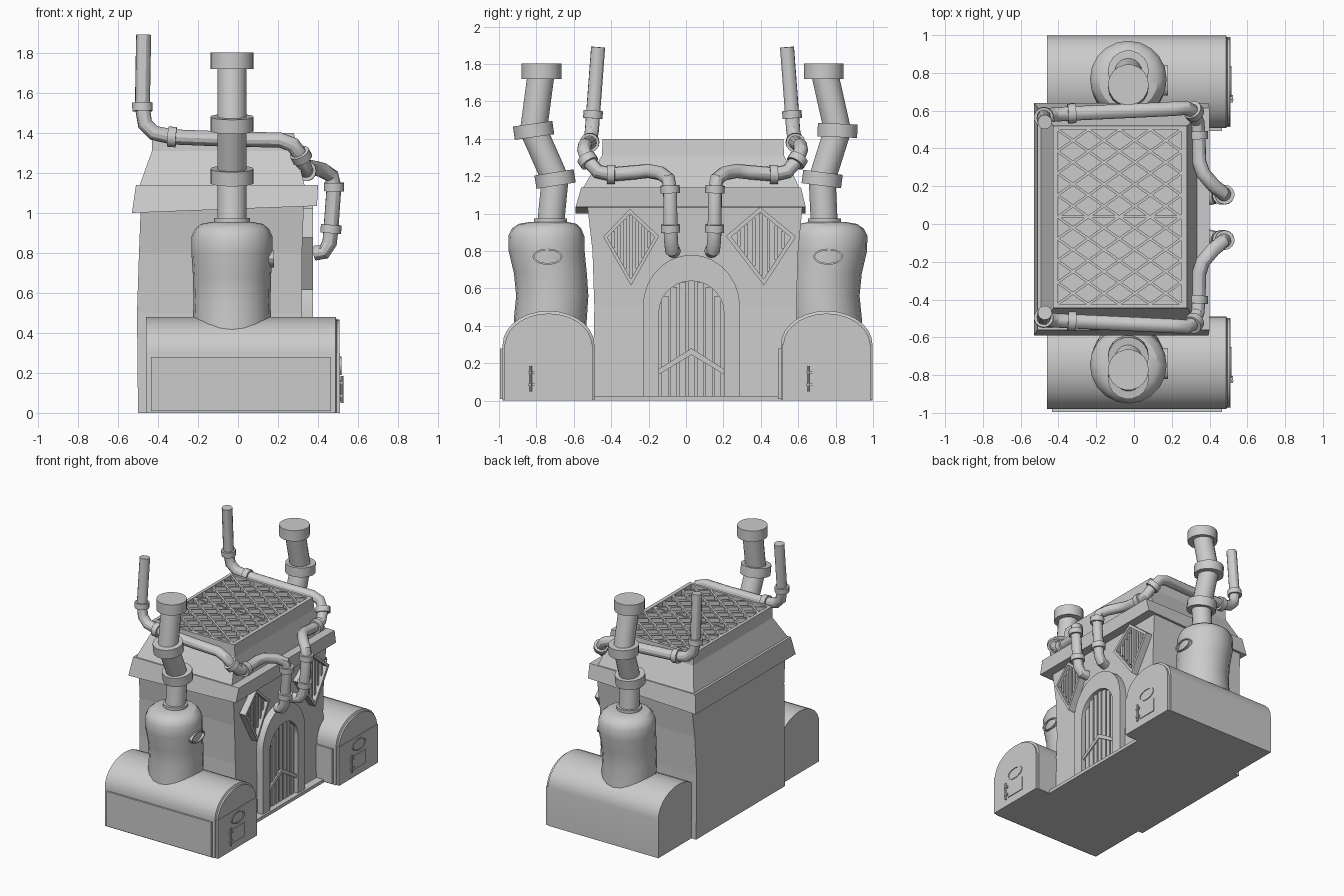
import bpy, bmesh
from math import sin, cos, pi, sqrt, radians
from mathutils import Vector

if "Cube" in bpy.data.objects:
    bpy.data.objects.remove(bpy.data.objects["Cube"])


def loft(name, rings, closed=False):
    """Skin equal-length rings of points; cap the ends unless the loop is closed."""
    bm = bmesh.new()
    vs = [[bm.verts.new(p) for p in r] for r in rings]
    n = len(rings[0])
    pairs = list(zip(vs, vs[1:])) + ([(vs[-1], vs[0])] if closed else [])
    for a, b in pairs:
        for i in range(n):
            j = (i + 1) % n
            bm.faces.new((a[i], a[j], b[j], b[i]))
    if not closed:
        bm.faces.new(vs[0])
        bm.faces.new(vs[-1])
    bmesh.ops.recalc_face_normals(bm, faces=bm.faces)
    me = bpy.data.meshes.new(name)
    bm.to_mesh(me)
    bm.free()
    ob = bpy.data.objects.new(name, me)
    bpy.context.collection.objects.link(ob)
    return ob


def rect(x0, x1, y0, y1, z0, z1=None):
    z1 = z0 if z1 is None else z1
    return [(x0, y0, z0), (x1, y0, z1), (x1, y1, z1), (x0, y1, z0)]


def box(name, x0, x1, y0, y1, z0, z1):
    return loft(name, [rect(x0, x1, y0, y1, z0), rect(x0, x1, y0, y1, z1)])


def at_x(outline, x):
    return [(x, y, z) for y, z in outline]


def prism(name, outline, x0, x1):
    return loft(name, [at_x(outline, x0), at_x(outline, x1)])


def frame(name, outer, inner, x0, x1):
    return loft(name, [at_x(outer, x0), at_x(outer, x1), at_x(inner, x1), at_x(inner, x0)], True)


def ellipse(cy, cz, ry, rz, n=20):
    return [(cy + ry * cos(2 * pi * i / n), cz + rz * sin(2 * pi * i / n)) for i in range(n)]


def arch(cy, half, spring, top, n=14):
    pts = [(cy + half * cos(pi * i / n), spring + (top - spring) * sin(pi * i / n)) for i in range(n + 1)]
    return [(cy + half, 0.0)] + pts + [(cy - half, 0.0)]


def cylinder(name, a, b, r, n=18):
    a, b = Vector(a), Vector(b)
    q = (b - a).to_track_quat('Z', 'Y')
    circle = [q @ Vector((r * cos(2 * pi * i / n), r * sin(2 * pi * i / n), 0)) for i in range(n)]
    return loft(name, [[a + c for c in circle], [b + c for c in circle]])


def bar(name, a, b, width, height):
    """Flat-topped bar in the roof plane."""
    a, b = Vector(a), Vector(b)
    s = (b - a).cross(Vector((0, 0, 1))).normalized() * width / 2
    h = Vector((0, 0, height / 2))
    return loft(name, [[p - s - h, p + s - h, p + s + h, p - s + h] for p in (a, b)])


def tube(name, pts, r):
    cu = bpy.data.curves.new(name, 'CURVE')
    cu.dimensions = '3D'
    cu.bevel_depth, cu.bevel_resolution, cu.use_fill_caps = r, 4, True
    sp = cu.splines.new('POLY')
    sp.points.add(len(pts) - 1)
    for p, co in zip(sp.points, pts):
        p.co = (*co, 1)
    tmp = bpy.data.objects.new(name + "_path", cu)
    bpy.context.collection.objects.link(tmp)
    me = bpy.data.meshes.new_from_object(tmp.evaluated_get(bpy.context.evaluated_depsgraph_get()))
    bpy.data.objects.remove(tmp)
    ob = bpy.data.objects.new(name, me)
    bpy.context.collection.objects.link(ob)


# House walls, sagging slightly
loft("walls", [rect(-.50, .33, -.50, .59, 0), rect(-.505, .32, -.49, .59, .5),
               rect(-.495, .32, -.50, .60, .8), rect(-.485, .33, -.53, .625, 1.06)])
box("threshold", .30, .39, -.50, .57, 0, .025)

# Eave skirt and hipped roof with a recessed top
loft("eaves", [rect(-.53, .395, -.59, .64, 1.0, 1.035), rect(-.51, .40, -.56, .615, 1.14)])
loft("roof", [rect(-.495, .335, -.555, .61, 1.13), rect(-.43, .29, -.45, .525, 1.31),
              rect(-.43, .28, -.445, .52, 1.40), rect(-.405, .25, -.425, .50, 1.40),
              rect(-.405, .25, -.425, .50, 1.36)])

# Diamond lattice on the roof
NU, NV, X0, Y0 = 4, 8, -.405, -.425
DX, DY = .655 / NU, .925 / NV
for k in range(1, NU + NV):
    u0, u1 = max(0, k - NV), min(NU, k)
    for flip in (False, True):
        ends = []
        for u in (u0, u1):
            v = NV - (k - u) if flip else k - u
            ends.append((X0 + u * DX, Y0 + v * DY, 1.383))
        bar("roof_lattice", ends[0], ends[1], .014, .03)
bar("lattice_mid_bar", (X0, .0375, 1.383), (.25, .0375, 1.383), .014, .026)

# Arched door with planks and a chevron brace
DC = .029
frame("door_frame", arch(DC, .26, .50, .78), arch(DC, .174, .47, .64), .30, .375)
prism("door_panel", arch(DC, .178, .47, .645), .31, .335)
for i in range(-3, 4):
    y = DC + i * .047
    top = .47 + .17 * sqrt(1 - ((abs(y - DC) + .01) / .178) ** 2)
    box("door_plank", .33, .35, y - .018, y + .018, .02, top)
prism("door_brace", [(DC - .174, .14), (DC, .245), (DC + .174, .14),
                     (DC + .174, .17), (DC, .28), (DC - .174, .17)], .33, .36)

# Diamond windows with vertical bars
for L, T, R, B in (((-.443, .877), (-.30, 1.025), (-.144, .88), (-.294, .615)),
                   ((.214, .88), (.396, 1.035), (.588, .877), (.417, .615))):
    outer = [L, T, R, B]
    cy, cz = sum(p[0] for p in outer) / 4, sum(p[1] for p in outer) / 4
    inner = [(cy + (y - cy) * .85, cz + (z - cz) * .85) for y, z in outer]
    frame("window_frame", outer, inner, .30, .375)
    prism("window_pane", inner, .31, .33)
    (ly, lz), (ty, tz), (ry, rz), (by, bz) = inner

    def edge(y, my, mz):
        if y < my:
            return lz + (mz - lz) * (y - ly) / (my - ly)
        return rz + (mz - rz) * (ry - y) / (ry - my)
    for i in range(1, 8):
        y = ly + (ry - ly) * i / 8
        box("window_bar", .325, .355, y - .009, y + .009, edge(y, by, bz), edge(y, ty, tz))

# Furnaces either side: same barrel, tower and chimney leaning outwards
for c, s, stack in ((-.735, -1, ((-.725, .93), (-.70, 1.185), (-.815, 1.445), (-.772, 1.77))),
                    (.752, 1, ((.74, .93), (.728, 1.185), (.81, 1.445), (.737, 1.77)))):
    shell = arch(c, .245, .30, .48)
    face = [(c + (y - c) * .95, .01 + z * .95) for y, z in shell]
    loft("furnace_barrel", [at_x(shell, -.46), at_x(shell, .488), at_x(face, .494), at_x(face, .507)])
    box("furnace_lower_face", .48, .511, c - .238, c + .238, 0, .30)
    box("furnace_side_plate", -.435, .465, c - .26, c - .22, .01, .28)
    frame("furnace_oval_rim", ellipse(c, .235, .08, .046), ellipse(c, .235, .07, .037), .50, .517)
    box("furnace_hatch", .50, .517, c - .075, c + .085, .06, .165)
    cylinder("hatch_handle", (.52, c - .095, .05), (.52, c - .095, .185), .007, 8)
    for z in (.085, .15):
        box("handle_mount", .50, .524, c - .108, c - .07, z - .006, z + .006)

    # Tower: round sections wandering sideways
    rings = []
    for z, off, r in ((.30, .74, .19), (.44, .735, .195), (.56, .725, .193), (.68, .735, .195),
                      (.80, .755, .203), (.88, .757, .203), (.92, .755, .185), (.945, .75, .155), (.955, .745, .10)):
        rings.append([(-.03 + r * cos(2 * pi * i / 20), .01 + s * off + r * sin(2 * pi * i / 20), z)
                      for i in range(20)])
    loft("furnace_tower", rings)
    tc = .01 + s * .75
    frame("tower_oval_rim", ellipse(tc, .77, .08, .043), ellipse(tc, .77, .07, .034), .13, .18)

    # Chimney with couplings at the kinks
    P = [Vector((-.03, y, z)) for y, z in stack]
    cylinder("chimney_neck", P[0], P[0] + Vector((0, 0, .045)), .09)
    for i in range(3):
        cylinder("chimney_pipe", P[i], P[i + 1], .073)
    for i in (1, 2):
        d = ((P[i + 1] - P[i]).normalized() + (P[i] - P[i - 1]).normalized()).normalized() * .036
        cylinder("chimney_coupling", P[i] - d, P[i] + d, .108)
    cylinder("chimney_cap", P[3] - Vector((0, 0, .05)), P[3] + Vector((0, 0, .033)), .108)

# Thin pipes running from the door over the roof, mirrored about y = 0.035
path = [(.385, -.065, .80), (.43, -.075, .805), (.458, -.08, .85), (.465, -.083, .92), (.48, -.085, 1.13),
        (.468, -.095, 1.185), (.42, -.135, 1.215), (.365, -.20, 1.228), (.345, -.26, 1.222),
        (.34, -.40, 1.21), (.335, -.47, 1.225), (.315, -.525, 1.285), (.275, -.545, 1.34), (.21, -.54, 1.365),
        (0, -.53, 1.367), (-.33, -.515, 1.38), (-.42, -.51, 1.40), (-.465, -.503, 1.445),
        (-.478, -.497, 1.53), (-.472, -.47, 1.89)]
for mirrored in (False, True):
    pts = [Vector((x, .07 - y if mirrored else y, z)) for x, y, z in path]
    tube("steam_pipe", pts, .038)
    for i in (3, 4, 9, 11, 15, 18):
        d = (pts[i + 1] - pts[i - 1]).normalized() * .021
        cylinder("pipe_coupling", pts[i] - d, pts[i] + d, .052, 14)

# Smooth curved parts while keeping hard edges
bpy.ops.object.select_all(action='DESELECT')
for ob in bpy.context.collection.objects:
    if ob.type == 'MESH' and any(w in ob.name for w in ("barrel", "tower", "chimney", "pipe", "rim", "handle", "frame")):
        ob.select_set(True)
        bpy.context.view_layer.objects.active = ob
bpy.ops.object.shade_smooth_by_angle(angle=radians(30))
